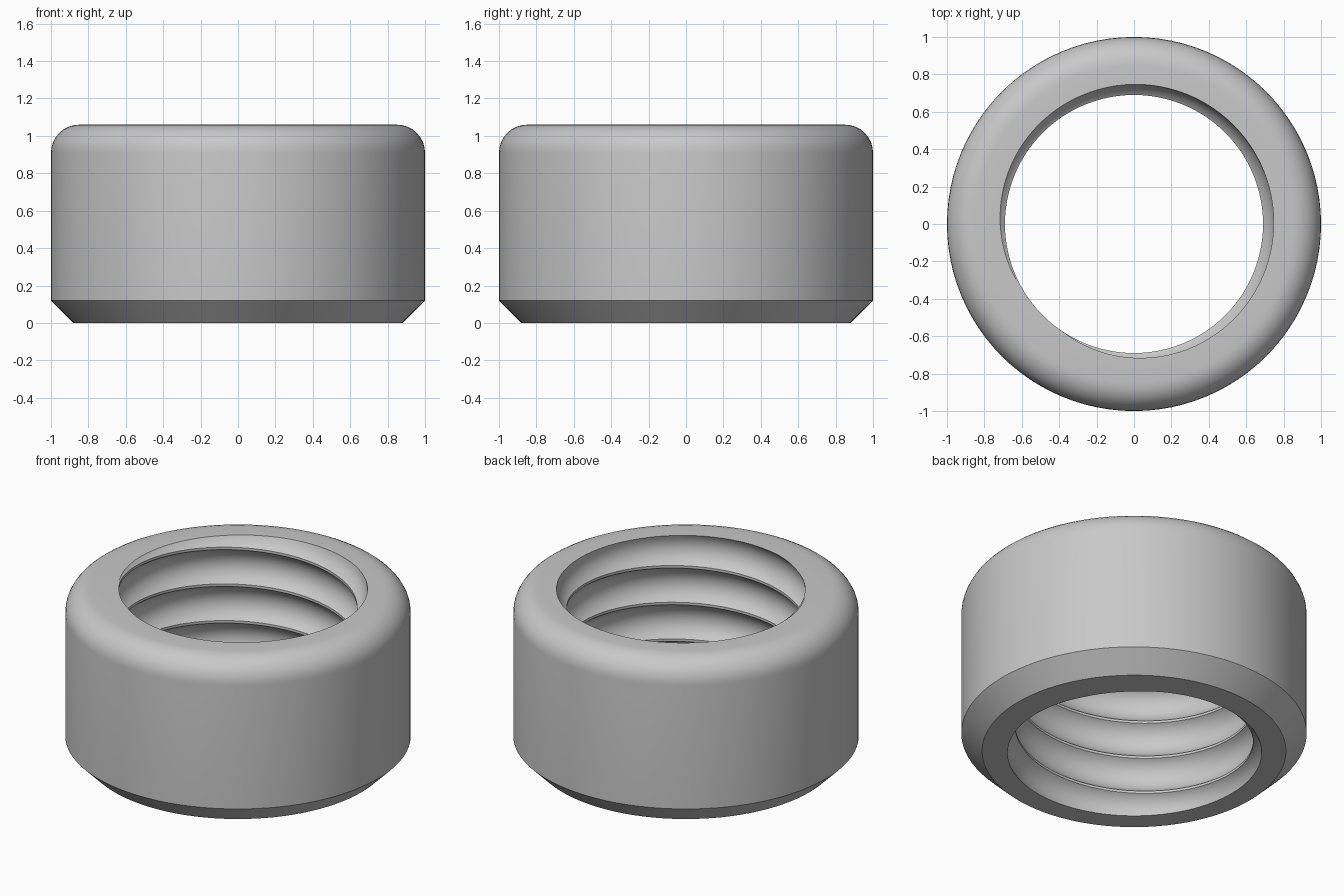
import bpy
import bmesh
from math import sin, cos, pi, tau, radians, sqrt

if "Cube" in bpy.data.objects:
    bpy.data.objects.remove(bpy.data.objects["Cube"], do_unlink=True)

HEIGHT = 1.06
OUTER = 1.0
CHAMFER = 0.12
FILLET = 0.15
CREST = 0.69          # smallest bore radius
DEPTH = 0.06          # groove depth
PITCH = 0.2345
FLAT = 0.016          # width of the crest flat
COLUMNS = 96
GROOVE_STEPS = 10
CREST_ANGLE = radians(225)   # where a crest meets the top face

HALF = (PITCH - FLAT) / 2
ARC = (HALF ** 2 + DEPTH ** 2) / (2 * DEPTH)


def crest_height(angle):
    return HEIGHT + PITCH * (angle - CREST_ANGLE) / tau


def bore_radius(angle, z):
    """Right-handed thread with round grooves and narrow flat crests."""
    offset = (z - crest_height(angle)) % PITCH - PITCH / 2
    if abs(offset) >= HALF:
        return CREST
    return CREST + DEPTH - ARC + sqrt(ARC ** 2 - offset ** 2)


# Outer profile: bottom chamfer, straight wall, rounded top edge
outer = [(OUTER - CHAMFER, 0), (OUTER, CHAMFER)]
for i in range(9):
    a = i / 8 * pi / 2
    outer.append((OUTER - FILLET + FILLET * cos(a), HEIGHT - FILLET + FILLET * sin(a)))

# Heights of one thread turn, measured from its crest centre
steps = [FLAT / 2 + 2 * HALF * (0.5 - 0.5 * cos(pi * i / GROOVE_STEPS))
         for i in range(GROOVE_STEPS + 1)]


def column(angle):
    """Closed cross-section of the ring at one angle."""
    points = list(outer)
    for turn in range(1, -8, -1):
        for s in reversed(steps):
            z = crest_height(angle) + turn * PITCH + s
            z = min(max(z, 0), HEIGHT)
            points.append((bore_radius(angle, z), z))
    return [(r * cos(angle), r * sin(angle), z) for r, z in points]


# Threaded ring: sweep the section around and weld the seam
bm = bmesh.new()
columns = [[bm.verts.new(p) for p in column(tau * i / COLUMNS)]
           for i in range(COLUMNS + 1)]
for a, b in zip(columns, columns[1:]):
    for k in range(len(a)):
        n = (k + 1) % len(a)
        bm.faces.new((a[k], b[k], b[n], a[n]))
bmesh.ops.remove_doubles(bm, verts=bm.verts[:], dist=0.0002)
bmesh.ops.recalc_face_normals(bm, faces=bm.faces[:])

mesh = bpy.data.meshes.new("threaded_ring")
bm.to_mesh(mesh)
bm.free()
ring = bpy.data.objects.new("threaded_ring", mesh)
bpy.context.collection.objects.link(ring)

# Plain grey material
grey = bpy.data.materials.new("light_grey")
grey.use_nodes = True
colour = (0.58, 0.58, 0.58, 1)
grey.diffuse_color = colour
grey.node_tree.nodes["Principled BSDF"].inputs["Base Color"].default_value = colour
mesh.materials.append(grey)

# Smooth curves, sharp chamfer and crest edges
bpy.ops.object.select_all(action="DESELECT")
ring.select_set(True)
bpy.context.view_layer.objects.active = ring
bpy.ops.object.shade_smooth_by_angle(angle=radians(30))
